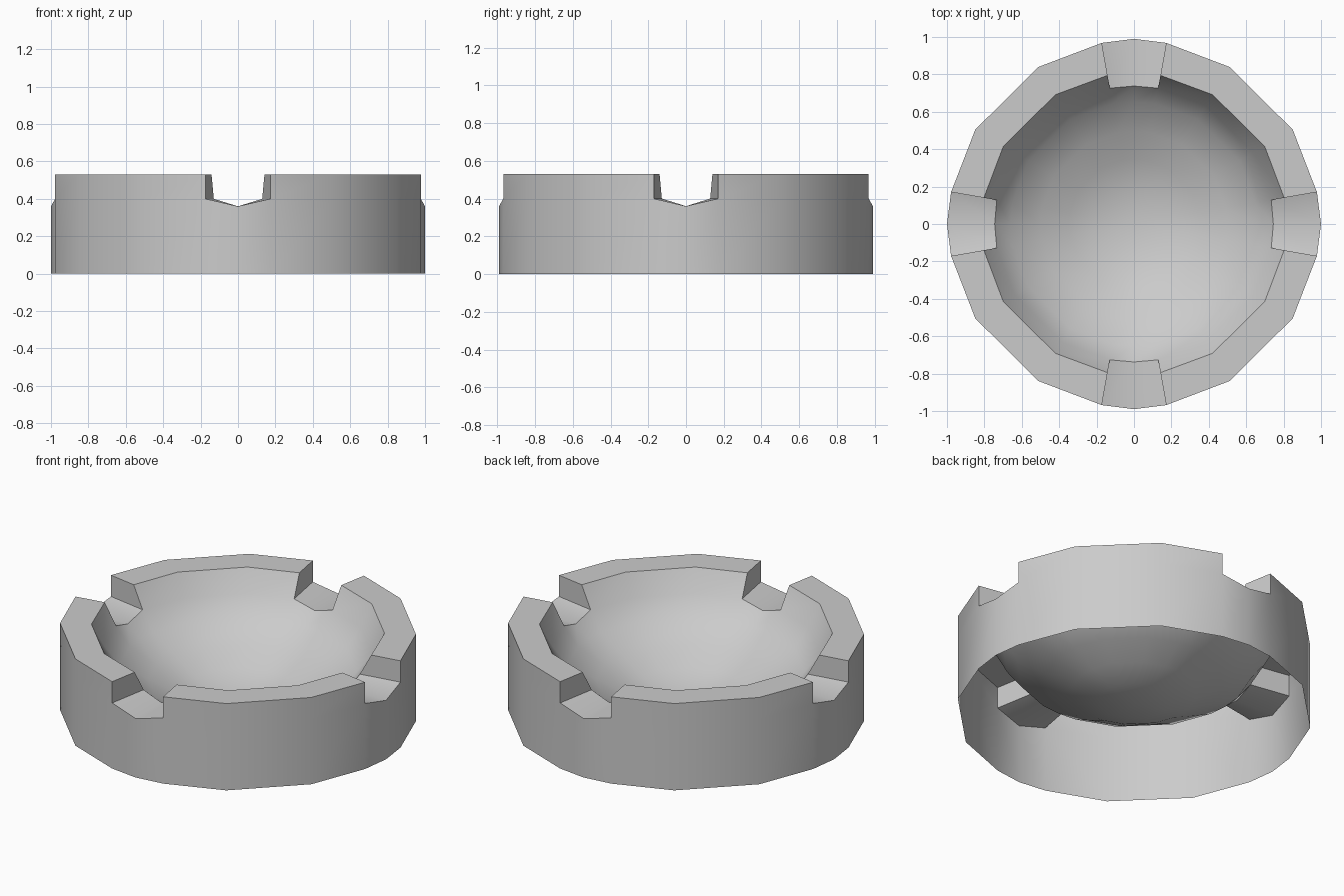
import bpy
import bmesh
from math import cos, sin, radians

default = bpy.data.objects.get("Cube")
if default:
    bpy.data.objects.remove(default, do_unlink=True)

HEIGHT = 0.53
LIP = 0.40        # notch floor at its edges
DIP = 0.36        # notch floor along its middle
Y_SCALE = 0.99

grey = bpy.data.materials.new("plain grey")
grey.use_nodes = True
colour = (0.6, 0.6, 0.6, 1)
grey.diffuse_color = colour
grey.node_tree.nodes["Principled BSDF"].inputs["Base Color"].default_value = colour

bm = bmesh.new()


def point(angle, r, z):
    a = radians(angle)
    return bm.verts.new((r * cos(a), r * sin(a) * Y_SCALE, z))


# Bowl profile below the notches: radius, height
bowl = [(0.66, 0.29), (0.5, 0.205), (0.35, 0.13), (0.2, 0.08)]

# Each quadrant: notch middle, notch edge, two wall corners, next notch edge
columns = []
for quarter in range(4):
    for offset, kind in ((0, "middle"), (10, "edge"), (31, "wall"),
                         (59, "wall"), (80, "edge")):
        a = quarter * 90 + offset
        radius = 0.99 if kind == "wall" else 1.0 if kind == "middle" else 0.993
        z = DIP if kind == "middle" else LIP
        col = {"foot": point(a, radius, 0), "side": point(a, radius, z),
               "inner": point(a, 0.745, z),
               "bowl": [point(a, r, h) for r, h in bowl]}
        if kind != "middle":
            col["top"] = point(a, radius, HEIGHT)
            col["rim"] = point(a, 0.815, HEIGHT)
        columns.append(col)

centre = bm.verts.new((0, 0, 0.06))

for i, a in enumerate(columns):
    b = columns[(i + 1) % len(columns)]

    def strip(low, high):
        bm.faces.new((a[low], b[low], b[high], a[high]))

    # Outer wall
    strip("foot", "side")
    if "top" in a and "top" in b:
        # Raised rim between notches
        strip("side", "top")
        strip("top", "rim")
        strip("rim", "inner")
    else:
        # Notch floor and its end wall
        strip("side", "inner")
        end = a if "top" in a else b
        loop = [end[k] for k in ("side", "top", "rim", "inner")]
        bm.faces.new(loop if end is b else loop[::-1])
    # Bowl
    ring_a = [a["inner"]] + a["bowl"]
    ring_b = [b["inner"]] + b["bowl"]
    for k in range(len(bowl)):
        bm.faces.new((ring_a[k], ring_b[k], ring_b[k + 1], ring_a[k + 1]))
    bm.faces.new((ring_a[-1], ring_b[-1], centre))

bmesh.ops.recalc_face_normals(bm, faces=bm.faces)
mesh = bpy.data.meshes.new("notched_dish")
bm.to_mesh(mesh)
bm.free()
mesh.materials.append(grey)
dish = bpy.data.objects.new("notched_dish", mesh)
bpy.context.collection.objects.link(dish)

bpy.ops.object.select_all(action="DESELECT")
dish.select_set(True)
bpy.context.view_layer.objects.active = dish
bpy.ops.object.shade_smooth_by_angle(angle=radians(35))
